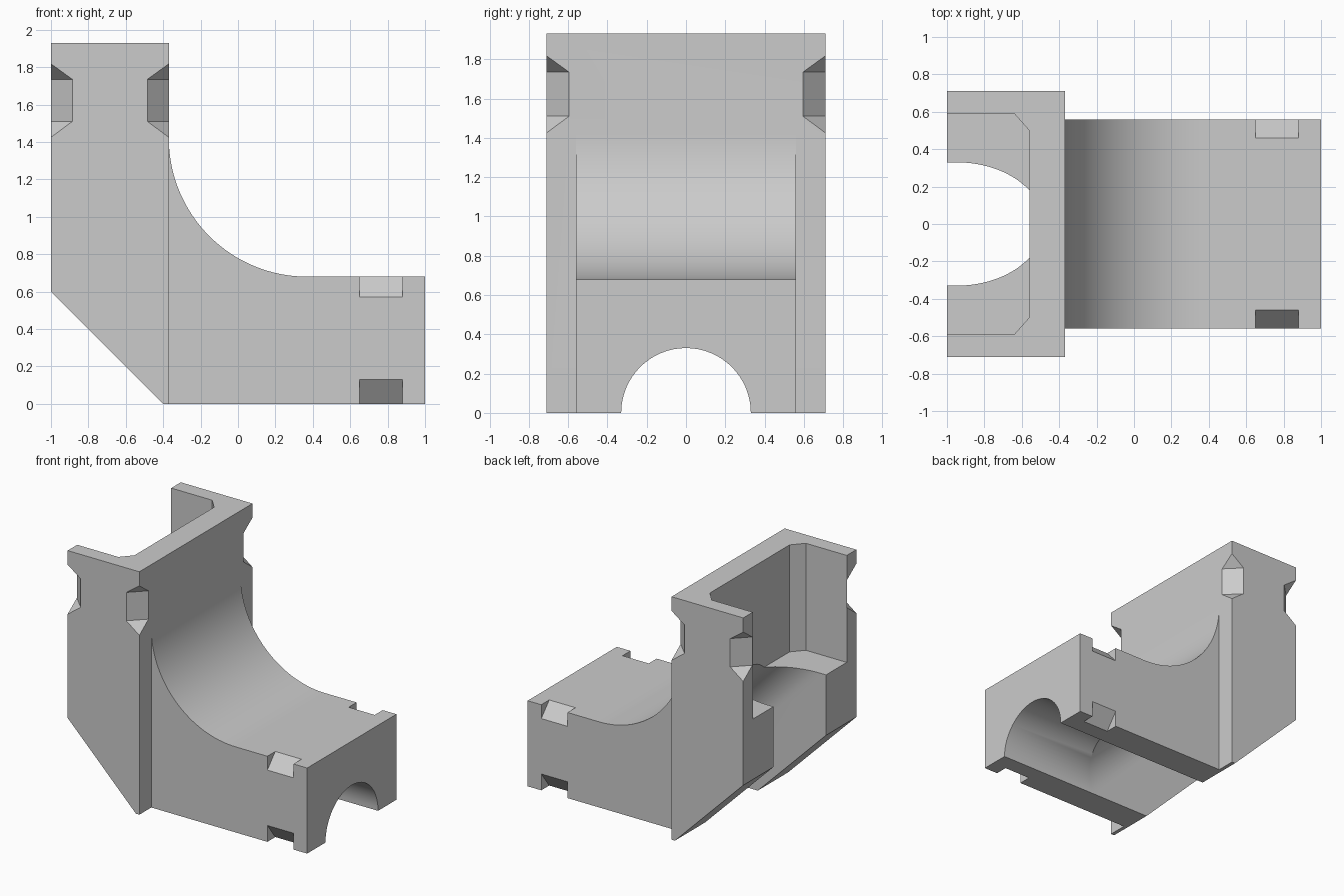
import bpy, bmesh, math
from mathutils import Matrix, Vector

cube = bpy.data.objects.get("Cube")
if cube:
    bpy.data.objects.remove(cube, do_unlink=True)

grey = bpy.data.materials.new("plain grey")
grey.use_nodes = True
COLOUR = (0.6, 0.6, 0.6, 1)
grey.diffuse_color = COLOUR
grey.node_tree.nodes["Principled BSDF"].inputs["Base Color"].default_value = COLOUR


def prism(name, profile, origin, u, v, start, end):
    """Extrude a 2D profile, drawn on axes u and v, along their normal."""
    o, u, v = Vector(origin), Vector(u).normalized(), Vector(v).normalized()
    n = u.cross(v)
    bm = bmesh.new()
    face = bm.faces.new([bm.verts.new(o + u * a + v * b + n * start) for a, b in profile])
    new = bmesh.ops.extrude_face_region(bm, geom=[face])["geom"]
    bmesh.ops.translate(bm, vec=n * (end - start),
                        verts=[g for g in new if isinstance(g, bmesh.types.BMVert)])
    bmesh.ops.recalc_face_normals(bm, faces=bm.faces)
    mesh = bpy.data.meshes.new(name)
    bm.to_mesh(mesh)
    bm.free()
    mesh.materials.append(grey)
    obj = bpy.data.objects.new(name, mesh)
    bpy.context.collection.objects.link(obj)
    return obj


def combine(target, tool, operation="DIFFERENCE"):
    mod = target.modifiers.new("cut", "BOOLEAN")
    mod.operation, mod.solver, mod.object = operation, "EXACT", tool
    bpy.context.view_layer.objects.active = target
    bpy.ops.object.modifier_apply(modifier=mod.name)
    bpy.data.objects.remove(tool, do_unlink=True)


def arc(cx, cy, r, a0, a1, steps):
    angles = [math.radians(a0 + (a1 - a0) * i / steps) for i in range(steps + 1)]
    return [(cx + r * math.cos(a), cy + r * math.sin(a)) for a in angles]


X, Y, Z = (1, 0, 0), (0, 1, 0), (0, 0, 1)
O = (0, 0, 0)
HALF_TALL, HALF_LOW, BORE = 0.71, 0.56, 0.33

# Tall block with its sloping lower corner
block = prism("elbow_bracket", [(-1, 0.6), (-0.4, 0), (-0.37, 0), (-0.37, 1.93), (-1, 1.93)],
              O, X, Z, -HALF_TALL, HALF_TALL)

# Low arm with a concave sweep up to the block
arm = prism("arm", [(-0.4, 0), (1, 0), (1, 0.68)] + arc(0.37, 1.42, 0.74, 270, 180, 32)
            + [(-0.4, 1.42)], O, X, Z, -HALF_LOW, HALF_LOW)
combine(block, arm, "UNION")

# Pocket, open at the top and the outer end
combine(block, prism("pocket", [(-1.2, -0.59), (-0.64, -0.59), (-0.56, -0.5),
                                (-0.56, 0.5), (-0.64, 0.59), (-1.2, 0.59)],
                     O, X, Y, 1.08, 2.2))

# Arched channel along the arm, then slanting up into the pocket
arch = arc(0, 0, BORE, 0, 180, 32)
combine(block, prism("arm_channel", arch + [(-BORE, -0.3), (BORE, -0.3)], O, Y, Z, -0.8, 1.2))
combine(block, prism("slanted_channel", arch + [(-BORE, -1), (BORE, -1)],
                     (-0.95, 0, 1.08), Y, (1, 0, 1), -0.7, 2.2))

# Corner notches on the tall block
for cx, sx in ((-1, 1), (-0.37, -1)):
    for sy in (1, -1):
        combine(block, prism("corner_notch",
                             [(0.081, 1.51), (0.081, 1.735), (-0.1, 1.92), (-0.1, 1.32)],
                             (cx, -sy * HALF_TALL, 0), (sx, sy, 0), Z, -0.25, 0.25))

# Sloped edge notches on the arm, top and bottom
for sy in (1, -1):
    for z, sz, drop in ((0.68, 1, 0.11), (0, -1, 0.13)):
        slope = drop / 0.1
        combine(block, prism("edge_notch",
                             [(sy * (HALF_LOW - 0.2), z + sz * 0.1 * slope),
                              (sy * (HALF_LOW + 0.1), z - sz * 0.2 * slope),
                              (sy * (HALF_LOW + 0.1), z + sz * 0.1 * slope)],
                             O, Y, Z, 0.65, 0.88))

bpy.ops.object.select_all(action="DESELECT")
block.select_set(True)
bpy.context.view_layer.objects.active = block
bpy.ops.object.shade_smooth_by_angle(angle=math.radians(30))
